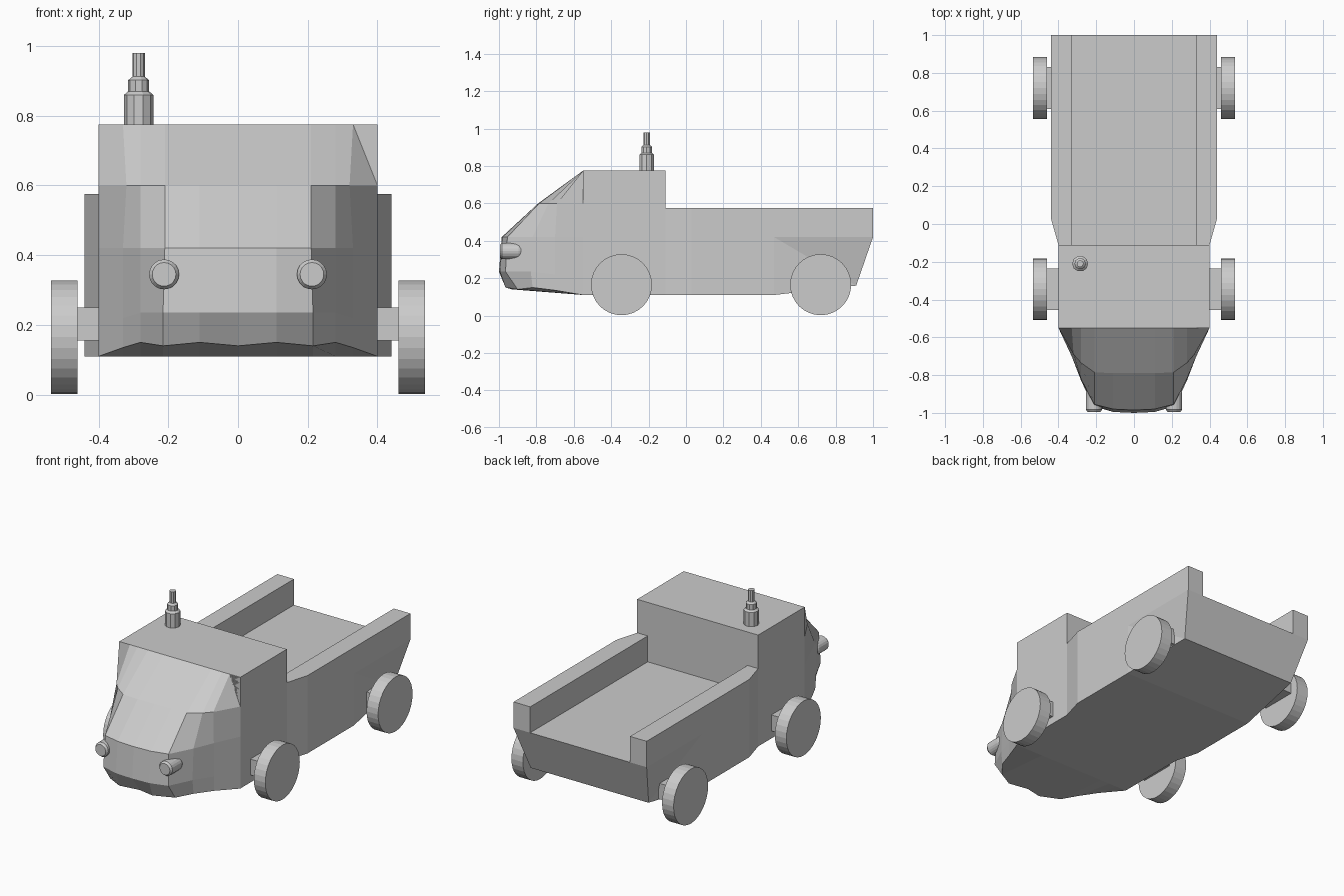
import bpy, bmesh, math
from mathutils import Matrix

old = bpy.data.objects.get("Cube")
if old:
    bpy.data.objects.remove(old, do_unlink=True)

GREY = (0.6, 0.6, 0.6, 1)
paint = bpy.data.materials.new("plain grey")
paint.use_nodes = True
paint.diffuse_color = GREY
paint.node_tree.nodes["Principled BSDF"].inputs["Base Color"].default_value = GREY


def finish(name, bm):
    bmesh.ops.recalc_face_normals(bm, faces=bm.faces)
    mesh = bpy.data.meshes.new(name)
    bm.to_mesh(mesh)
    bm.free()
    mesh.materials.append(paint)
    ob = bpy.data.objects.new(name, mesh)
    bpy.context.collection.objects.link(ob)
    return ob


def box(name, x0, x1, y0, y1, z0, z1):
    bm = bmesh.new()
    bmesh.ops.create_cube(bm, size=1)
    bmesh.ops.scale(bm, vec=(x1 - x0, y1 - y0, z1 - z0), verts=bm.verts)
    bmesh.ops.translate(bm, vec=((x0 + x1) / 2, (y0 + y1) / 2, (z0 + z1) / 2), verts=bm.verts)
    return finish(name, bm)


def lathe(name, profile, sides, axis, centre):
    """Stack of rings (radius, distance) along an axis, capped at both ends."""
    bm = bmesh.new()
    rings = []
    for r, d in profile:
        rings.append([bm.verts.new((r * math.cos(math.tau * i / sides),
                                    r * math.sin(math.tau * i / sides), d))
                      for i in range(sides)])
    for a, b in zip(rings, rings[1:]):
        for i in range(sides):
            j = (i + 1) % sides
            bm.faces.new((a[i], a[j], b[j], b[i]))
    bm.faces.new(rings[0])
    bm.faces.new(rings[-1])
    turn = {"x": Matrix.Rotation(math.pi / 2, 4, "Y"),
            "y": Matrix.Rotation(-math.pi / 2, 4, "X"),
            "z": Matrix.Identity(4)}[axis]
    bm.transform(Matrix.Translation(centre) @ turn)
    return finish(name, bm)


# Cab
box("cab", -0.4, 0.4, -0.55, -0.11, 0.11, 0.775)

# Faceted nose: rows from roof to underside, each listed centre to side
nose_rows = [
    [(x, -0.55, 0.775) for x in (0, 0.11, 0.21, 0.28, 0.33, 0.4)],
    [(0, -0.79, 0.6), (0.11, -0.79, 0.6), (0.21, -0.785, 0.6),
     (0.28, -0.735, 0.6), (0.32, -0.69, 0.6), (0.4, -0.55, 0.6)],
    [(0, -0.985, 0.42), (0.11, -0.98, 0.42), (0.21, -0.955, 0.42),
     (0.28, -0.82, 0.42), (0.33, -0.7, 0.42), (0.4, -0.55, 0.42)],
    [(0, -1, 0.235), (0.11, -0.995, 0.235), (0.215, -0.965, 0.235),
     (0.28, -0.83, 0.235), (0.33, -0.7, 0.22), (0.4, -0.55, 0.2)],
    [(0, -0.93, 0.14), (0.11, -0.965, 0.15), (0.215, -0.9, 0.14),
     (0.28, -0.82, 0.15), (0.33, -0.7, 0.135), (0.4, -0.55, 0.11)],
    [(x, -0.55, 0.11) for x in (0, 0.11, 0.215, 0.28, 0.33, 0.4)],
]
bm = bmesh.new()
grid = []
for row in nose_rows:
    full = [(-x, y, z) for x, y, z in row[:0:-1]] + row
    grid.append([bm.verts.new(p) for p in full])
for a, b in zip(grid, grid[1:]):
    for i in range(len(a) - 1):
        bm.faces.new((a[i], a[i + 1], b[i + 1], b[i]))
bmesh.ops.remove_doubles(bm, verts=bm.verts, dist=0.0001)
finish("nose", bm)

# Load bed: U-shaped section swept to a tapered tail
# station: (half width, y, bottom half width, bottom y, bottom z)
stations = [(0.4, -0.11, 0.4, -0.11, 0.11), (0.44, 0.03, 0.44, 0.03, 0.11),
            (0.44, 0.47, 0.44, 0.47, 0.11), (0.44, 1, 0.39, 0.91, 0.16)]
FLOOR, RAIL, INNER = 0.42, 0.575, 0.33
bm = bmesh.new()
loops = []
for w, y, bw, by, bz in stations:
    half = [(bw, by, bz), (w, y, FLOOR), (w, y, RAIL), (INNER, y, RAIL), (INNER, y, FLOOR)]
    full = half + [(-px, py, pz) for px, py, pz in reversed(half)]
    loops.append([bm.verts.new(p) for p in full])
for a, b in zip(loops, loops[1:]):
    n = len(a)
    for k in range(n):
        m = (k + 1) % n
        if k == 0:
            bm.faces.new((a[k], a[m], b[k]))
            bm.faces.new((a[m], b[m], b[k]))
        elif k == n - 2:
            bm.faces.new((a[k], a[m], b[m]))
            bm.faces.new((a[k], b[m], b[k]))
        else:
            bm.faces.new((a[k], a[m], b[m], b[k]))
for end in (loops[0], loops[-1]):
    for ids in ((1, 2, 3, 4), (5, 6, 7, 8), (0, 1, 4, 5, 8, 9)):
        bm.faces.new([end[i] for i in ids])
finish("load_bed", bm)

# Wheels with square stub axles, and headlights, on both sides
for side, s in (("left", 1), ("right", -1)):
    for place, y in (("front", -0.345), ("rear", 0.72)):
        lathe(f"{place}_{side}_wheel", [(0.163, -0.038), (0.163, 0.038)], 32, "x",
              (s * 0.498, y, 0.165))
        xs = sorted((s * 0.3, s * 0.47))
        box(f"{place}_{side}_axle", *xs, y - 0.11, y + 0.11, 0.155, 0.25)
    lathe(f"{side}_headlight",
          [(0.034, 0), (0.043, 0.012), (0.043, 0.1), (0.034, 0.125), (0.015, 0.135)],
          20, "y", (s * 0.212, -0.995, 0.345))

# Stepped roof stack
lathe("roof_stack", [(0.042, 0.77), (0.042, 0.86), (0.03, 0.87), (0.03, 0.902),
                     (0.018, 0.912), (0.018, 0.98)], 10, "z", (-0.285, -0.21, 0))
